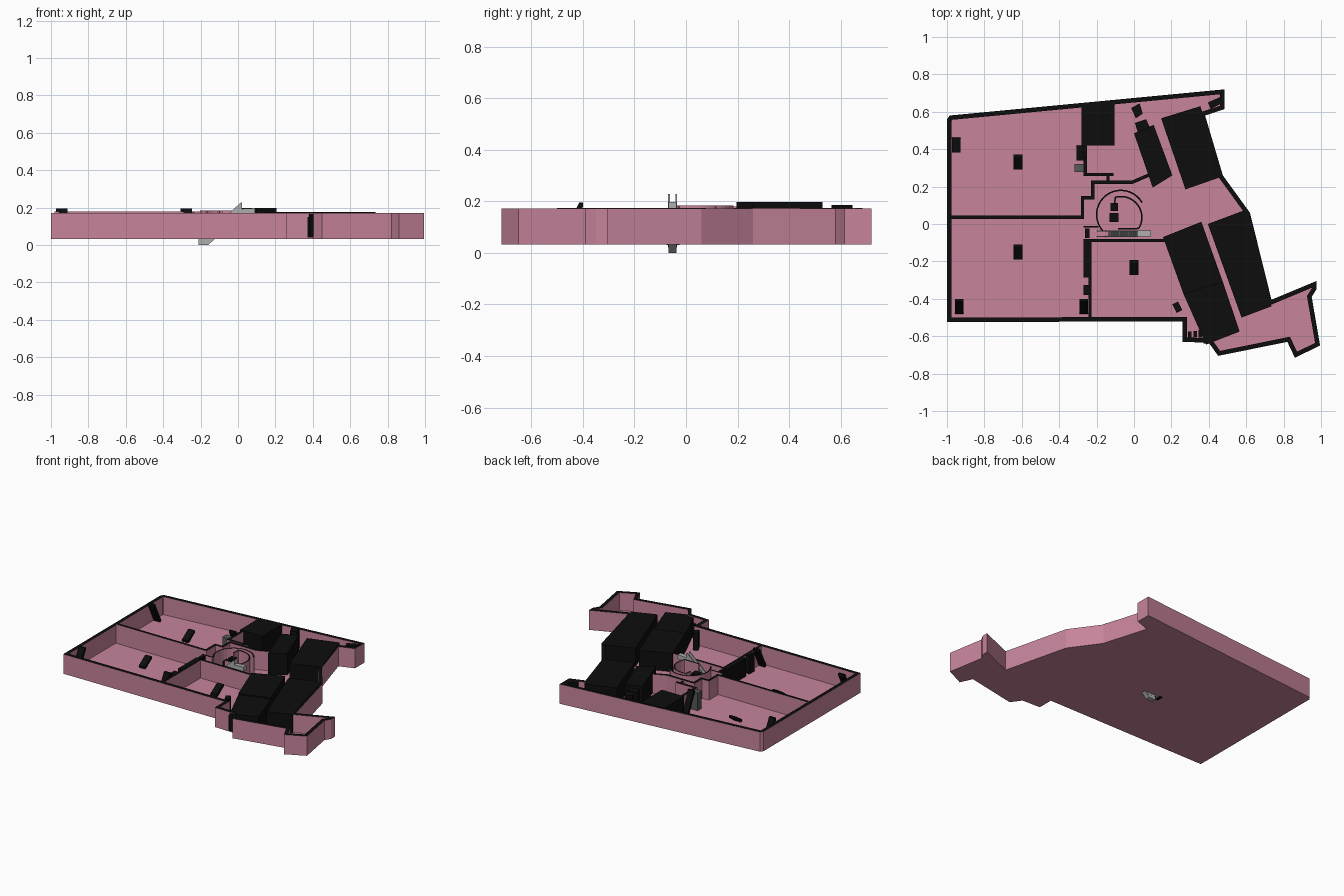
import bpy, bmesh, math
from mathutils import Vector

if "Cube" in bpy.data.objects:
    bpy.data.objects.remove(bpy.data.objects["Cube"])

FLOOR0, FLOOR1, TOP = 0.033, 0.045, 0.172


def material(name, c):
    m = bpy.data.materials.new(name)
    m.diffuse_color = (*c, 1)
    m.use_nodes = True
    m.node_tree.nodes["Principled BSDF"].inputs["Base Color"].default_value = m.diffuse_color
    return m


PINK = material("pink", (0.57, 0.23, 0.33))
BLACK = material("black", (0.004, 0.004, 0.004))
DARK = material("dark_grey", (0.09, 0.10, 0.095))
GREY = material("grey", (0.42, 0.42, 0.42))


def finish(name, bm, mat, cap=None):
    bmesh.ops.recalc_face_normals(bm, faces=bm.faces[:])
    me = bpy.data.meshes.new(name)
    me.materials.append(mat)
    if cap:
        me.materials.append(cap)
        for f in bm.faces:
            f.material_index = int(f.normal.z > 0.5)
    bm.to_mesh(me)
    bm.free()
    ob = bpy.data.objects.new(name, me)
    bpy.context.collection.objects.link(ob)
    return ob


def prism(name, pts, a, b, mat, side=None):
    """Extrude a profile along z, or along y / x for side='xz' / 'yz'."""
    def place(p, t):
        if side == "xz":
            return (p[0], t, p[1])
        if side == "yz":
            return (t, p[0], p[1])
        return (p[0], p[1], t)
    bm = bmesh.new()
    lo = [bm.verts.new(place(p, a)) for p in pts]
    hi = [bm.verts.new(place(p, b)) for p in pts]
    bm.faces.new(lo)
    bm.faces.new(hi)
    n = len(pts)
    for i in range(n):
        j = (i + 1) % n
        bm.faces.new((lo[i], lo[j], hi[j], hi[i]))
    return finish(name, bm, mat)


def box(name, x0, x1, y0, y1, z0, z1, mat):
    return prism(name, [(x0, y0), (x1, y0), (x1, y1), (x0, y1)], z0, z1, mat)


def wall(name, pts, left, right, top=TOP, closed=False):
    """Mitred wall along a path: pink sides with a black cap."""
    P = [Vector(p) for p in pts]
    n = len(P)
    bm = bmesh.new()
    rings = []
    for i in range(n):
        d = []
        if closed or i > 0:
            d.append((P[i] - P[i - 1]).normalized())
        if closed or i < n - 1:
            d.append((P[(i + 1) % n] - P[i]).normalized())
        norms = [Vector((-v.y, v.x)) for v in d]
        m = sum(norms, Vector((0, 0))).normalized()
        m = m / max(0.4, m.dot(norms[0]))
        l, r = P[i] + m * left, P[i] - m * right
        rings.append([bm.verts.new((q.x, q.y, z)) for q, z in
                      ((l, FLOOR1), (r, FLOOR1), (r, top), (l, top))])
    for i in range(n if closed else n - 1):
        A, B = rings[i], rings[(i + 1) % n]
        for k in range(4):
            bm.faces.new((A[k], A[(k + 1) % 4], B[(k + 1) % 4], B[k]))
    if not closed:
        bm.faces.new(rings[0])
        bm.faces.new(rings[-1])
    return finish(name, bm, PINK, BLACK)


# Floor slab and perimeter wall
outline = [(-1, -.525), (.26, -.52), (.26, -.63), (.40, -.635), (.45, -.705), (.82, -.63),
           (.86, -.715), (.995, -.65), (.95, -.39), (.975, -.35), (.975, -.305), (.735, -.405),
           (.62, .06), (.475, .26), (.38, .58), (.485, .615), (.485, .72), (-.985, .58), (-1, .56)]
prism("floor", outline, FLOOR0, FLOOR1, PINK)
wall("outer_wall", outline, 0.024, 0, closed=True)

# Interior partitions
partitions = [
    ([(-.98, .036), (-.275, .036), (-.275, .14), (-.22, .14), (-.22, .223), (-.01, .223), (.11, .275)], .009, .18),
    ([(-.14, .225), (-.14, .262)], .008, TOP),
    ([(-.11, .265), (-.26, .265), (-.26, .63)], .009, TOP),
    ([(-.235, -.505), (-.235, -.087), (.19, -.087)], .008, TOP),
    ([(-.27, -.015), (-.19, -.015)], .005, TOP),
]
for pts, h, top in partitions:
    wall("partition", pts, h, h, top)

# Spiral screen round the central lobby
def arc(cx, cy, r, a0, a1, n=20):
    return [(cx + r * math.cos(math.radians(a0 + (a1 - a0) * i / n)),
             cy + r * math.sin(math.radians(a0 + (a1 - a0) * i / n))) for i in range(n + 1)]

wall("spiral_outer", arc(-.07, .05, .13, 222, 30), .004, .004, .184)
wall("spiral_inner", [(-.105, .10)] + arc(-.07, .035, .112, 105, -30) + [(.015, -.025), (-.085, -.025)],
     .004, .004, .184)
box("lobby_desk", -.13, -.083, .012, .058, FLOOR1, .15, BLACK)
box("lobby_cabinet", -.126, -.085, .07, .112, FLOOR1, .15, BLACK)

# Large solid blocks
blocks = [
    ([(0, .485), (.105, .53), (.205, .26), (.10, .195)], .198),
    ([(.005, .54), (.065, .56), (.085, .515), (.02, .49)], .175),
    ([(.145, .565), (.355, .63), (.475, .255), (.275, .185)], .175),
    ([(.155, -.07), (.36, .012), (.475, -.31), (.265, -.375)], .175),
    ([(.395, 0), (.60, .077), (.735, -.44), (.575, -.50)], .175),
    ([(.265, -.375), (.475, -.31), (.565, -.575), (.385, -.645)], .165),
    ([(-.28, .42), (-.105, .42), (-.105, .655), (-.28, .64)], .175),
    ([(-.015, .62), (.03, .645), (.047, .59), (.01, .565)], .186),
    ([(.205, -.43), (.235, -.415), (.258, -.46), (.228, -.475)], .165),
    ([(.395, .65), (.475, .685), (.48, .65), (.41, .615)], .175),
]
for pts, top in blocks:
    prism("block", pts, FLOOR1, top, BLACK)

# Pillars and cabinets along the central passage
for y0, y1 in ((-.285, -.08), (-.38, -.325), (-.075, -.025)):
    w = .012 if y1 > -.05 else .02
    box("passage_pillar", -.25 - w, -.25 + w, y0, y1, FLOOR0 - .002 if y1 > -.05 else FLOOR1, .174, BLACK)
box("grey_cabinet", -.317, -.270, .277, .322, FLOOR1, .17, DARK)

# Front door and steps in the small front lobby
box("front_door", .372, .408, -.638, -.60, .04, .15, BLACK)
for i in range(4):
    x = .29 + i * .028
    box("lobby_step", x, x + .018, -.606, -.575 + .004 * i, FLOOR1, .08 + .025 * i, BLACK)

# Slanted boards: steep ones in the corners, low ones in the rooms
def board(name, x, y, rise, z1, w=.046):
    ya, yb = y - rise * .04, y + rise * .04
    t = .014 * rise
    prism(name, [(ya, FLOOR1), (ya + t, FLOOR1), (yb, z1 - .016), (yb, z1), (yb - t, z1), (ya, FLOOR1 + .016)],
          x - w / 2, x + w / 2, BLACK, "yz")

for x, y, rise in ((-.95, .422, -1), (-.285, .38, -1), (-.935, -.44, 1), (-.268, -.44, 1)):
    board("corner_board", x, y, rise, .195)
for x, y in ((-.62, .332), (-.62, -.15), (0, -.232)):
    board("room_board", x, y, 1, .105)

# Escalator: inclined body, two side panels, steps
Y0, Y1 = -.068, -.036
prism("escalator_body", [(-.21, 0), (-.16, 0), (.03, .165), (.09, .165), (.09, .197), (.02, .193),
                         (-.15, .03), (-.21, .03)], Y0, Y1, GREY, "xz")
for y in (Y0, Y1 - .004):
    prism("escalator_side", [(-.21, .02), (-.15, .02), (.022, .18), (.022, .228), (.012, .224), (-.155, .07),
                             (-.21, .05)], y - .001, y + .005, GREY, "xz")
for i in range(14):
    x, z = -.148 + .012 * i, .034 + .0115 * i
    box("escalator_step", x, x + .009, Y0 + .005, Y1 - .005, z - .01, z + .008, DARK)
